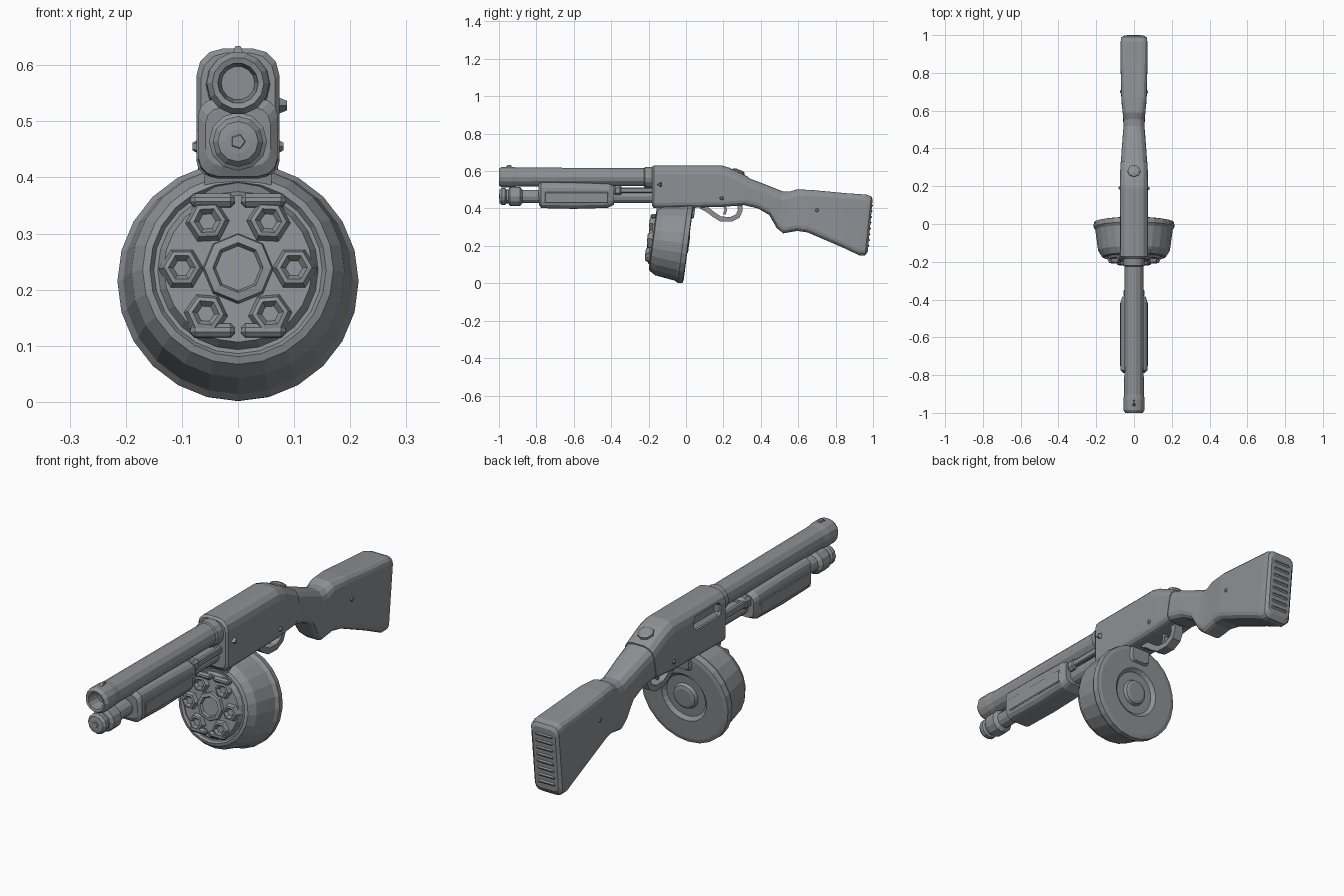
import bpy, bmesh, math
from mathutils import Matrix, Vector

if "Cube" in bpy.data.objects:
    bpy.data.objects.remove(bpy.data.objects["Cube"])

metal = bpy.data.materials.new("dark_grey")
metal.diffuse_color = (.27, .285, .30, 1)
metal.use_nodes = True
metal.node_tree.nodes["Principled BSDF"].inputs["Base Color"].default_value = metal.diffuse_color


def finish(bm, name):
    bmesh.ops.recalc_face_normals(bm, faces=bm.faces)
    me = bpy.data.meshes.new(name)
    bm.to_mesh(me)
    bm.free()
    me.materials.append(metal)
    ob = bpy.data.objects.new(name, me)
    bpy.context.collection.objects.link(ob)
    return ob


def skin(name, rings):
    """Join equal-length point rings into a closed shell."""
    bm = bmesh.new()
    vs = [[bm.verts.new(p) for p in r] for r in rings]
    n = len(vs[0])
    for a, b in zip(vs, vs[1:]):
        for i in range(n):
            j = (i + 1) % n
            bm.faces.new((a[i], a[j], b[j], b[i]))
    bm.faces.new(vs[0])
    bm.faces.new(vs[-1])
    return finish(bm, name)


def lathe(name, profile, mat=Matrix(), seg=12):
    """Turn (radius, y) pairs around the local y axis."""
    ang = [2 * math.pi * i / seg for i in range(seg)]
    return skin(name, [[mat @ Vector((r * math.cos(a), y, r * math.sin(a))) for a in ang]
                       for r, y in profile])


def loft(name, stations):
    """Rounded-rectangle sections: (y top, z top, y bottom, z bottom, half width, top radius, bottom radius)."""
    rings = []
    for yt, zt, yb, zb, w, rt, rb in stations:
        ring = []
        for cx, cz, r, start in ((w - rt, zt - rt, rt, 0), (rt - w, zt - rt, rt, 90),
                                 (rb - w, zb + rb, rb, 180), (w - rb, zb + rb, rb, 270)):
            for k in range(4):
                a = math.radians(start + 30 * k)
                z = cz + r * math.sin(a)
                f = (z - zb) / (zt - zb)
                ring.append((cx + r * math.cos(a), yb + f * (yt - yb), z))
        rings.append(ring)
    return skin(name, rings)


def box(name, loc, size, bevel=0.0, mat=Matrix()):
    bm = bmesh.new()
    bmesh.ops.create_cube(bm, size=1, matrix=mat @ Matrix.Translation(loc) @ Matrix.Diagonal((*size, 1)))
    if bevel:
        bmesh.ops.bevel(bm, geom=bm.edges[:], offset=bevel, segments=1, affect='EDGES')
    return finish(bm, name)


def strip(name, path, half, thick):
    """Flat band following a (y, z) path."""
    bm = bmesh.new()
    rows = [(bm.verts.new((-half, y, z)), bm.verts.new((half, y, z))) for y, z in path]
    for a, b in zip(rows, rows[1:]):
        bm.faces.new((a[0], a[1], b[1], b[0]))
    ob = finish(bm, name)
    mod = ob.modifiers.new("thickness", 'SOLIDIFY')
    mod.thickness, mod.offset = thick, 0
    return ob


def at(x, y, z):
    return Matrix.Translation((x, y, z))


# Barrel with open bore, collar and front sight
lathe("barrel", [(.03, -.94), (.036, -.997), (.046, -1), (.056, -.985), (.056, -.93),
                 (.052, -.9), (.049, -.17)], at(0, 0, .568), 14)
lathe("barrel_collar", [(.05, -.225), (.056, -.22), (.058, -.17)], at(0, 0, .566), 14)
loft("front_sight", [(-.965, .622, -.97, .61, .01, .003, .003), (-.95, .634, -.95, .61, .006, .003, .003),
                     (-.935, .632, -.93, .61, .006, .003, .003)])

# Magazine tube and stepped end cap
lathe("magazine_tube", [(.022, -.998), (.036, -.996), (.045, -.985), (.045, -.967), (.037, -.96),
                        (.037, -.95), (.052, -.94), (.052, -.888), (.036, -.875), (.036, -.17)],
      at(0, 0, .464), 12)
lathe("cap_stud", [(.012, -1), (.024, -.985)], at(0, 0, .464), 5)

# Pump grip with raised side panels and action bars
loft("pump_grip", [(-.79, .525, -.785, .42, .058, .03, .03), (-.775, .54, -.775, .402, .071, .03, .035),
                   (-.6, .538, -.6, .398, .071, .03, .035), (-.41, .532, -.42, .403, .071, .03, .035),
                   (-.385, .52, -.385, .42, .062, .03, .03)])
for s in (-1, 1):
    box("pump_side_panel", (s * .069, -.585, .458), (.01, .34, .06), .004)
    box("action_bar", (s * .04, -.28, .497), (.02, .24, .028), .004)
box("pump_tail", (0, -.365, .497), (.11, .05, .05), .012)

# Receiver with ejection port cut in the left side
receiver = loft("receiver", [(-.182, .622, -.182, .415, .066, .045, .025), (-.172, .63, -.172, .402, .074, .048, .027),
                             (.19, .63, .19, .408, .074, .048, .027), (.235, .617, .225, .411, .074, .048, .027),
                             (.335, .568, .305, .417, .072, .045, .027)])
cutter = box("port_cutter", (-.085, -.045, .565), (.07, .19, .06), .014)
cutter.hide_render = True
cut = receiver.modifiers.new("port", 'BOOLEAN')
cut.object, cut.solver = cutter, 'EXACT'
bpy.context.view_layer.objects.active = receiver
bpy.ops.object.modifier_apply(modifier=cut.name)
bpy.data.objects.remove(cutter)

# Safety button and side pins
lathe("safety_button", [(.036, 0), (.034, .02), (.02, .026)],
      at(0, .275, .583) @ Matrix.Rotation(math.radians(68), 4, 'X'), 8)
for s in (-1, 1):
    turn = Matrix.Rotation(math.radians(-90 * s), 4, 'Z')
    for y, z, x in ((.19, .455, .07), (.7, .39, .062)):
        lathe("pin", [(.014, 0), (.007, .011)], at(s * x, y, z) @ turn, 5)
lathe("receiver_pin", [(.018, 0), (.01, .017)],
      at(.07, -.14, .528) @ Matrix.Rotation(math.radians(-90), 4, 'Z'), 3)

# Stock: wrist, pistol swell and butt
loft("stock", [(.325, .566, .3, .42, .07, .045, .03), (.40, .538, .385, .4, .065, .045, .03),
               (.47, .51, .445, .365, .06, .045, .03), (.52, .49, .485, .295, .056, .044, .03),
               (.555, .49, .52, .267, .056, .042, .03), (.59, .502, .595, .28, .06, .035, .03),
               (.67, .499, .65, .272, .067, .03, .03), (.85, .482, .83, .195, .071, .028, .03),
               (.965, .474, .925, .15, .071, .028, .03), (.99, .465, .957, .148, .068, .028, .03),
               (.998, .45, .972, .17, .056, .025, .025)])
for k in range(8):
    z = .2 + k * .031
    box("butt_pad_ridge", (0, .966 + (z - .17) * .09, z), (.088, .024, .016), .007)

# Trigger guard and trigger
strip("trigger_guard", [(.08, .41), (.115, .393), (.15, .366), (.185, .344), (.24, .342),
                        (.277, .36), (.29, .39), (.287, .42)], .022, .026)
strip("trigger", [(.2, .43), (.213, .395), (.205, .368)], .01, .014)

# Drum magazine, tilted back
drum = at(0, .013, .211) @ Matrix.Rotation(math.radians(-7.5), 4, 'X')
lathe("drum_body", [(.04, .004), (.052, .0), (.058, -.014), (.095, -.014), (.11, 0), (.195, 0), (.212, -.004),
                    (.215, -.03), (.205, -.045), (.19, -.155), (.17, -.188), (.157, -.193), (.15, -.182),
                    (.143, -.182), (.132, -.202), (.07, -.202)], drum, 24)
lathe("drum_hub", [(.066, -.19), (.06, -.215), (.045, -.218), (.04, -.208)], drum, 8)
for deg in (0, 57, 123, 180, 235, 305):
    a = math.radians(deg)
    spot = drum @ at(.1 * math.cos(a), 0, .1 * math.sin(a)) @ Matrix.Rotation(-a, 4, 'Y')
    lathe("drum_boss", [(.042, -.195), (.032, -.22), (.024, -.222), (.015, -.21)], spot, 6)
for s in (-1, 1):
    box("drum_face_bar", (s * .045, -.205, .122), (.08, .03, .024), .008, drum)
    box("drum_face_bar", (s * .045, -.205, -.112), (.08, .03, .024), .008, drum)

# Neck joining the drum to the receiver
loft("drum_neck", [(-.165, .43, -.15, .36, .06, .015, .02), (.02, .43, .02, .34, .06, .015, .02),
                   (.052, .42, .042, .35, .045, .015, .02)])
